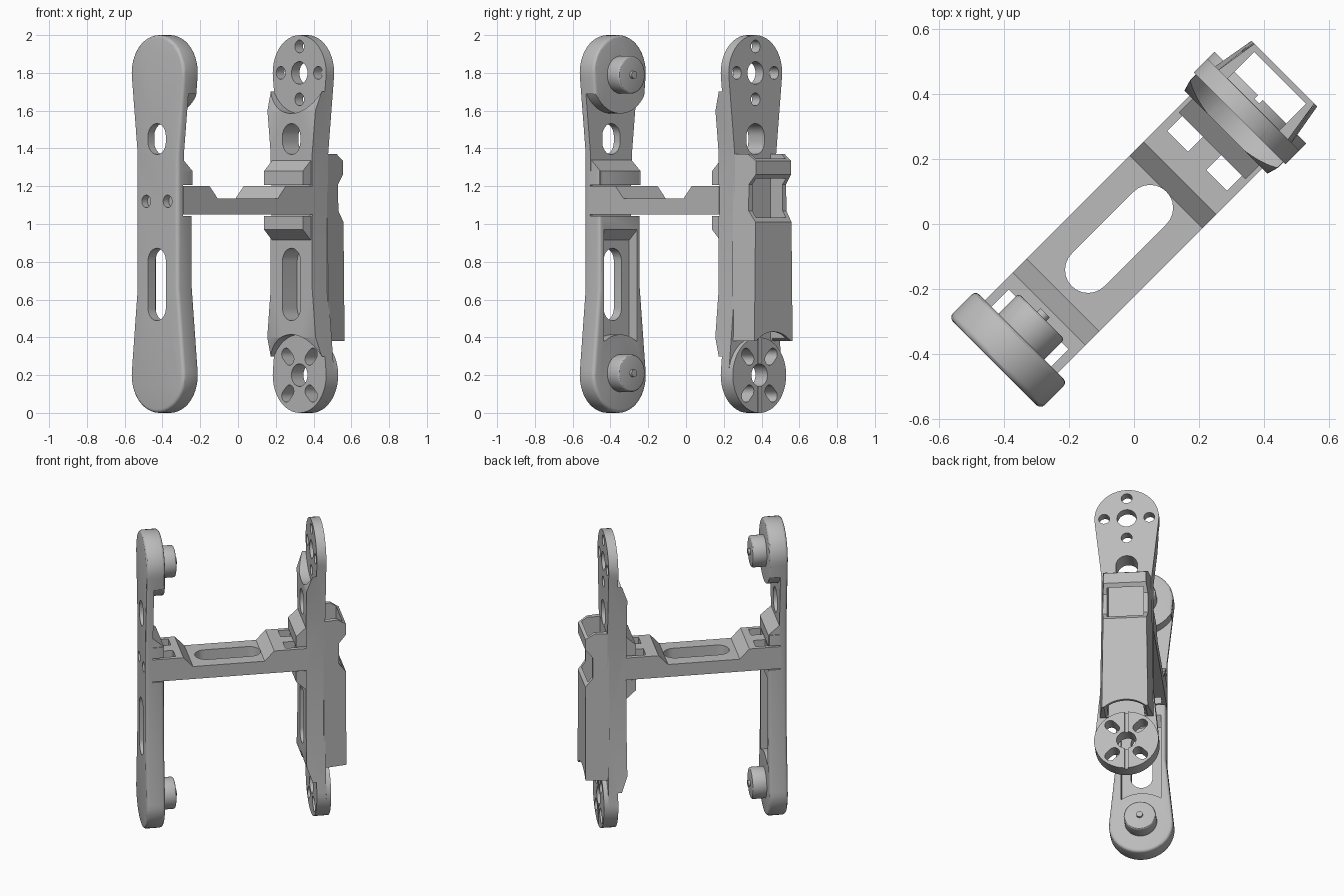
import bpy, bmesh, math
from mathutils import Matrix

cube = bpy.data.objects.get("Cube")
if cube:
    bpy.data.objects.remove(cube)

mat = bpy.data.materials.new("light_grey")
mat.use_nodes = True
GREY = (0.5, 0.5, 0.5, 1)
mat.diffuse_color = GREY
mat.node_tree.nodes["Principled BSDF"].inputs["Base Color"].default_value = GREY

# The frame is built along its own axes (u, v, z), then turned about z
TURN = Matrix.Rotation(math.radians(45), 4, 'Z')
PLACE = {
    'u': lambda p, t: (t, p[0], p[1]),   # points are (v, z)
    'v': lambda p, t: (p[0], t, p[1]),   # points are (u, z)
    'z': lambda p, t: (p[0], p[1], t),   # points are (u, v)
}


def prism(name, axis, pts, a, b):
    bm = bmesh.new()
    low = [bm.verts.new(PLACE[axis](p, a)) for p in pts]
    high = [bm.verts.new(PLACE[axis](p, b)) for p in pts]
    bm.faces.new(low)
    bm.faces.new(high)
    for i in range(len(pts)):
        j = (i + 1) % len(pts)
        bm.faces.new((low[i], low[j], high[j], high[i]))
    bmesh.ops.recalc_face_normals(bm, faces=bm.faces)
    me = bpy.data.meshes.new(name)
    bm.to_mesh(me)
    bm.free()
    me.materials.append(mat)
    ob = bpy.data.objects.new(name, me)
    ob.matrix_world = TURN
    bpy.context.collection.objects.link(ob)
    return ob


def arc(cx, cz, r, start, end, n=24):
    angles = [math.radians(start + (end - start) * i / n) for i in range(n + 1)]
    return [(cx + r * math.cos(t), cz + r * math.sin(t)) for t in angles]


def circle(cx, cz, r, n=32):
    return arc(cx, cz, r, 0, 360 - 360 / n, n - 1)


def slot(x0, z0, x1, z1, r):
    a = math.degrees(math.atan2(z1 - z0, x1 - x0))
    return arc(x1, z1, r, a - 90, a + 90, 12) + arc(x0, z0, r, a + 90, a + 270, 12)


def rect(x0, x1, z0, z1):
    return [(x0, z0), (x1, z0), (x1, z1), (x0, z1)]


def activate(ob):
    bpy.ops.object.select_all(action='DESELECT')
    ob.select_set(True)
    bpy.context.view_layer.objects.active = ob


def bevel(ob, width):
    m = ob.modifiers.new("bevel", 'BEVEL')
    m.width, m.segments, m.angle_limit = width, 3, math.radians(40)
    activate(ob)
    bpy.ops.object.modifier_apply(modifier=m.name)


def cut(ob, *shape):
    cutter = prism("cutter", *shape)
    cutter.hide_render = True
    m = ob.modifiers.new("cut", 'BOOLEAN')
    m.operation, m.solver, m.object = 'DIFFERENCE', 'EXACT', cutter
    activate(ob)
    bpy.ops.object.modifier_apply(modifier=m.name)
    bpy.data.objects.remove(cutter)


LOW, TOP, R, NECK = 0.2, 1.8, 0.2, 0.155
outline = (arc(0, TOP, R, -8, 188) + [(-NECK, 1.37), (-NECK, 0.66)]
           + arc(0, LOW, R, 172, 368) + [(NECK, 0.66), (NECK, 1.37)])
LONG_SLOT = slot(0, 0.555, 0, 0.805, 0.067)
SHORT_SLOT = slot(0, 1.435, 0, 1.465, 0.067)


def common_holes(ob, a, b):
    for pts in (LONG_SLOT, SHORT_SLOT, circle(-0.08, 1.12, 0.033), circle(0.08, 1.12, 0.033)):
        cut(ob, 'u', pts, a, b)


# Idler side plate: thick round ends, thin neck, hollow lower half
idler = prism("idler_plate", 'u', outline, -0.607, -0.49)
bevel(idler, 0.018)
cut(idler, 'u', [(0.3, 1.69), (0.3, 1.28), (-0.3, 1.28), (-0.3, 1.69)]
    + arc(0, TOP, 0.215, 211, 329), -0.56, -0.3)
cut(idler, 'u', [(0.125, 0.97), (-0.125, 0.97)] + arc(0, LOW, 0.215, 125, 55), -0.55, -0.3)
cut(idler, 'v', rect(-0.565, -0.4, 1.043, 1.207), -0.3, 0.3)
common_holes(idler, -0.7, -0.5)

# Sloped clamps that hold the bridge on the idler side
prism("idler_clamp_upper", 'v', [(-0.565, 1.207), (-0.49, 1.207), (-0.49, 1.28), (-0.56, 1.34)],
      -0.15, 0.15)
prism("idler_clamp_lower", 'v', [(-0.56, 1.0), (-0.49, 1.0), (-0.49, 0.97), (-0.555, 0.91)],
      -0.13, 0.13)

# Pivot bosses with small centre pins
for label, z in (("lower", 0.21), ("upper", 1.79)):
    boss = prism(label + "_boss", 'u', circle(0, z, 0.1, 40), -0.5, -0.402)
    bevel(boss, 0.012)
    prism(label + "_pin", 'u', circle(0, z, 0.02, 16), -0.41, -0.387)

# Drive side plate: deep body tapering to thin horn discs
drive = prism("drive_plate", 'u', outline, 0.40, 0.52)
for z, s in ((TOP, 1), (LOW, -1)):
    cut(drive, 'v', [(0.3, z - s * 0.2), (0.4, z - s * 0.2), (0.46, z - s * 0.03),
                     (0.46, z + s * 0.3), (0.3, z + s * 0.3)], -0.3, 0.3)
    cut(drive, 'u', circle(0, z, 0.215, 48), 0.3, 0.46)
    cut(drive, 'u', circle(0, z, 0.06), 0.4, 0.6)
cut(drive, 'v', rect(0.3, 0.404, 1.043, 1.207), -0.3, 0.3)
common_holes(drive, 0.3, 0.6)
for dv, dz in ((0, 1), (0, -1), (1, 0), (-1, 0)):
    cut(drive, 'u', circle(dv * 0.14, TOP + dz * 0.14, 0.034, 24), 0.4, 0.6)

# Raised ring on the lower disc, with keyholes and a centre groove
ring = prism("lower_disc_ring", 'u', circle(0, LOW, R, 64), 0.519, 0.55)
cut(ring, 'u', circle(0, LOW, 0.06), 0.4, 0.6)
cut(ring, 'v', rect(0.535, 0.6, -0.1, 0.5), -0.01, 0.01)
for sv in (-1, 1):
    for sz in (-1, 1):
        key = slot(sv * 0.075, LOW + sz * 0.085, sv * 0.1, LOW + sz * 0.11, 0.033)
        for ob in (drive, ring):
            cut(ob, 'u', key, 0.4, 0.6)

# Sloped clamps on the drive side
for label, s in (("upper", 1), ("lower", -1)):
    z = 1.125
    prism("drive_clamp_" + label, 'v', [(0.405, z + s * 0.082), (0.34, z + s * 0.082),
                                        (0.34, z + s * 0.155), (0.405, z + s * 0.215)],
          -0.145, 0.145)

# Cable channel behind the drive plate, flared at its foot
channel = prism("cable_channel", 'z', [(0.51, -0.153), (0.655, -0.13), (0.655, 0.13), (0.51, 0.153)],
                0.38, 1.37)
for vert in channel.data.vertices:
    if vert.co.z < 0.5:
        vert.co.y *= 1.1
cut(channel, 'z', rect(0.521, 0.636, -0.113, 0.113), 0.2, 1.5)
cut(channel, 'v', [(0.6, 1.37), (0.6, 1.5), (0.8, 1.5), (0.8, 1.24)], -0.3, 0.3)
cut(channel, 'v', [(0.61, 1.21), (0.61, 1.07), (0.67, 0.99), (0.67, 1.28)], -0.3, 0.3)
cut(channel, 'u', circle(0, 0.236, 0.194, 48), 0.53, 0.8)

# Bridge between the plates
bridge = prism("bridge", 'v', [(-0.565, 1.05), (0.404, 1.05), (0.404, 1.2), (0.2, 1.2), (0.14, 1.135),
                               (-0.31, 1.135), (-0.37, 1.2), (-0.565, 1.2)], -0.158, 0.158)
cut(bridge, 'z', slot(-0.2, 0, 0.07, 0, 0.071), 0.9, 1.4)
for u in (-0.49, 0.275):
    for v in (-0.13, 0.04):
        cut(bridge, 'z', rect(u, u + 0.075, v, v + 0.09), 0.9, 1.4)

# Smooth round walls, keep edges crisp
for ob in list(bpy.context.scene.objects):
    if ob.type == 'MESH':
        activate(ob)
        bpy.ops.object.shade_smooth_by_angle(angle=math.radians(30))
